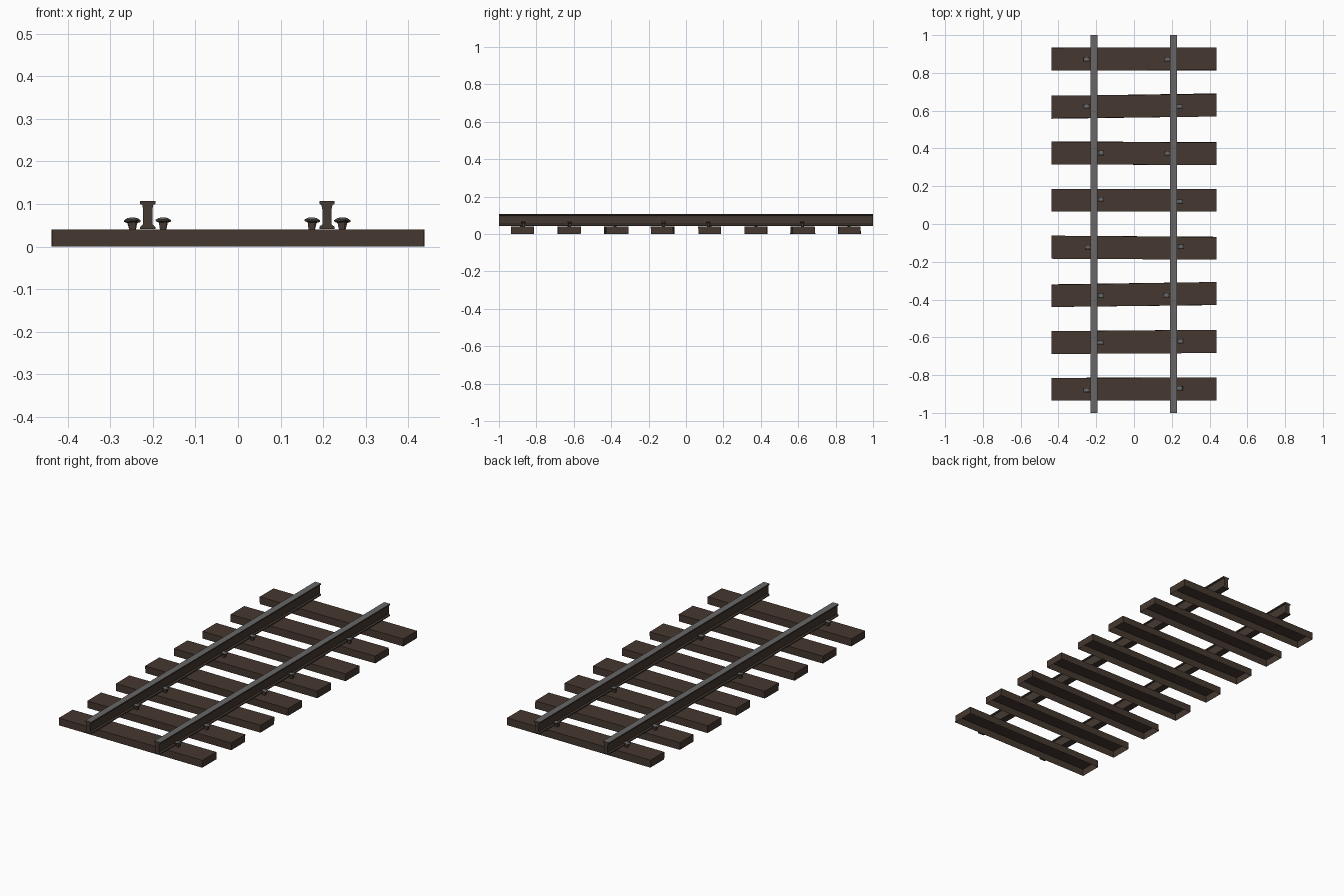
import bpy, bmesh, random
from mathutils import Matrix

random.seed(4)
if "Cube" in bpy.data.objects:
    bpy.data.objects.remove(bpy.data.objects["Cube"])


def material(name, rgb):
    m = bpy.data.materials.new(name)
    m.use_nodes = True
    m.diffuse_color = (*rgb, 1)
    m.node_tree.nodes["Principled BSDF"].inputs["Base Color"].default_value = (*rgb, 1)
    return m


wood = material("dark wood", (0.060, 0.039, 0.029))
rust = material("rusted iron", (0.058, 0.041, 0.032))
steel = material("worn steel", (0.140, 0.134, 0.135))


def add_object(name, bm, mats, steel_above=None):
    """Finish a mesh; upward faces above a height get the second material."""
    bmesh.ops.recalc_face_normals(bm, faces=bm.faces)
    bm.normal_update()
    if steel_above is not None:
        for f in bm.faces:
            if f.normal.z > 0.5 and f.calc_center_median().z > steel_above:
                f.material_index = 1
    me = bpy.data.meshes.new(name)
    bm.to_mesh(me)
    bm.free()
    for m in mats:
        me.materials.append(m)
    ob = bpy.data.objects.new(name, me)
    bpy.context.collection.objects.link(ob)
    return ob


def loft(bm, rings):
    """Join rings of points with quads and cap both ends."""
    loops = [[bm.verts.new(p) for p in ring] for ring in rings]
    n = len(loops[0])
    for a, b in zip(loops, loops[1:]):
        for i in range(n):
            j = (i + 1) % n
            bm.faces.new((a[i], a[j], b[j], b[i]))
    bm.faces.new(loops[0])
    bm.faces.new(loops[-1])


# Sleepers: hollow beams open underneath, each laid slightly askew
yaws = [0, 0.006, 0.014, -0.006, 0, -0.003, 0.012, 0]
sleeper_y = [-0.874 + 0.2497 * i for i in range(8)]
for i, (y, yaw) in enumerate(zip(sleeper_y, yaws)):
    bm = bmesh.new()
    bmesh.ops.create_cube(bm, size=1)
    bmesh.ops.scale(bm, vec=(0.874, 0.12, 0.04), verts=bm.verts)
    for v in bm.verts:
        v.co.y += random.uniform(-0.002, 0.002)
    bmesh.ops.delete(bm, geom=[f for f in bm.faces if f.normal.z < -0.5],
                     context="FACES_ONLY")
    bmesh.ops.transform(bm, verts=bm.verts, matrix=Matrix.Translation((0, y, 0.02))
                        @ Matrix.Rotation(yaw, 4, "Z"))
    # Outward normals come from the cube, so they stay correct when open
    add_object(f"sleeper_{i + 1}", bm, [wood])

# Rails: half of the I-shaped section, mirrored and run along the track
half = [(0.018, 0.041), (0.018, 0.046), (0.011, 0.052), (0.011, 0.088),
        (0.013, 0.098), (0.018, 0.1), (0.018, 0.107)]
section = half + [(-x, z) for x, z in reversed(half)]
for side, rx in (("left", 0.209), ("right", -0.212)):
    bm = bmesh.new()
    loft(bm, [[(rx + x, y, z) for x, z in section] for y in (-1, 1)])
    add_object(f"{side}_rail", bm, [rust, steel], 0.1)

# Spikes: tapered square shank, flared head, one per rail on most sleepers
spike_profile = [(0.0, 0.007, 0.007), (0.02, 0.009, 0.008), (0.023, 0.016, 0.012),
                 (0.027, 0.016, 0.012), (0.031, 0.008, 0.006)]


def spike(name, x, y, lean):
    bm = bmesh.new()
    loft(bm, [[(sx * hx, sy * hy, z) for sx, sy in ((-1, -1), (1, -1), (1, 1), (-1, 1))]
              for z, hx, hy in spike_profile])
    bmesh.ops.transform(bm, verts=bm.verts, matrix=Matrix.Translation((x, y, 0.037))
                        @ Matrix.Rotation(lean, 4, "Y"))
    add_object(name, bm, [rust, steel], 0.055)


# Side of each rail on which the spike sits: o = outer, i = inner
left_sides, right_sides = "ooiooioi", "oiioiioo"
for k, y in enumerate(sleeper_y):
    for label, sides, rx, out in (("left", left_sides, 0.209, 1),
                                  ("right", right_sides, -0.212, -1)):
        d = out if sides[k] == "o" else -out
        spike(f"{label}_spike_{k + 1}", rx + d * 0.036, y + random.uniform(-0.006, 0.006),
              random.uniform(-0.15, 0.15))
